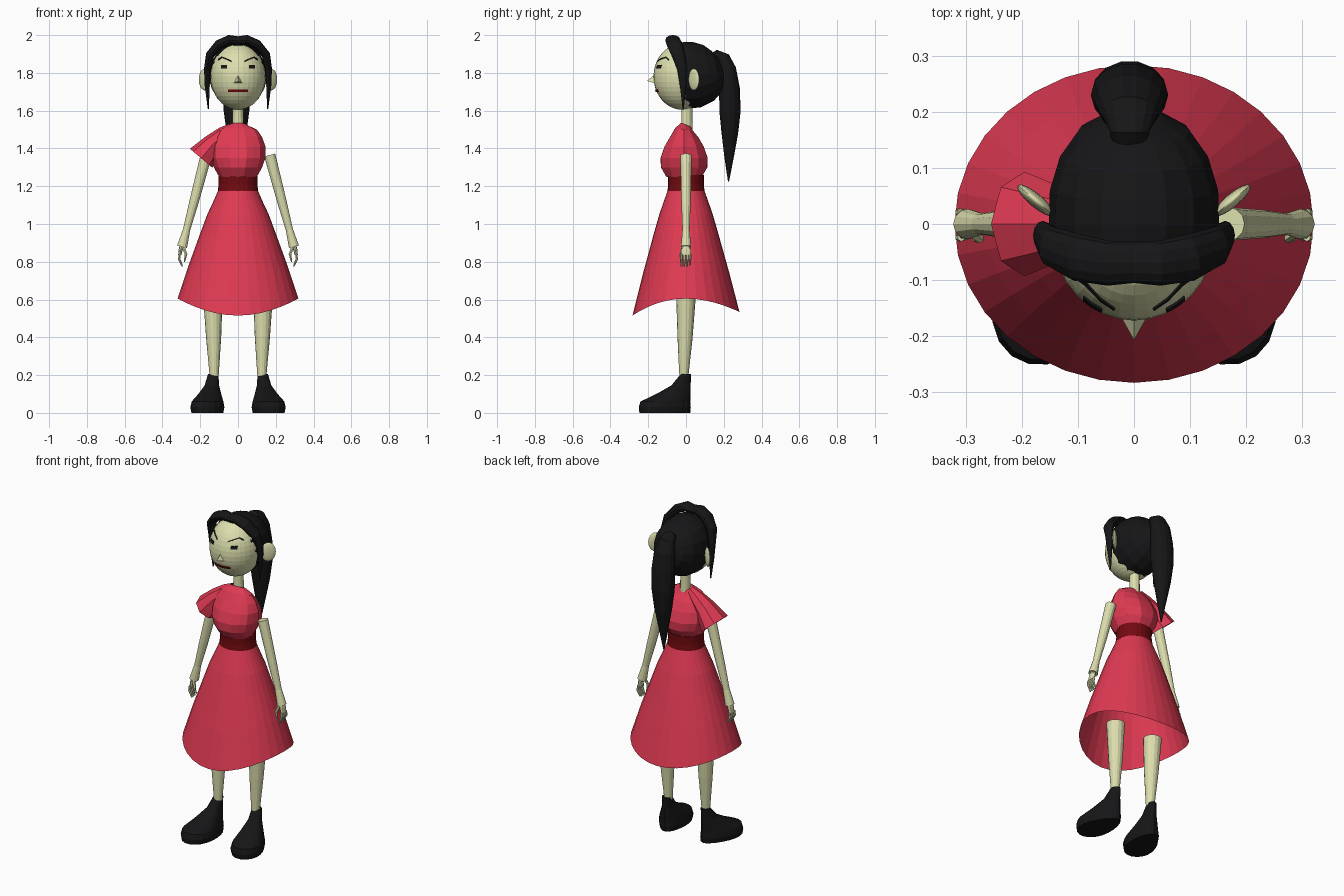
import bpy, bmesh, math
from mathutils import Vector

cube = bpy.data.objects.get("Cube")
if cube:
    bpy.data.objects.remove(cube, do_unlink=True)


def material(name, rgb):
    m = bpy.data.materials.new(name)
    m.use_nodes = True
    color = (*rgb, 1)
    m.diffuse_color = color
    bsdf = m.node_tree.nodes["Principled BSDF"]
    bsdf.inputs["Base Color"].default_value = color
    bsdf.inputs["Roughness"].default_value = 0.8
    return m


SKIN = material("skin", (0.72, 0.735, 0.42))
RED = material("dress red", (0.74, 0.042, 0.085))
DARK = material("dark red", (0.17, 0.003, 0.005))
BLACK = material("black", (0.008, 0.008, 0.009))


def finish(bm, name, mat, smooth=False):
    bmesh.ops.recalc_face_normals(bm, faces=bm.faces)
    mesh = bpy.data.meshes.new(name)
    bm.to_mesh(mesh)
    bm.free()
    mesh.materials.append(mat)
    obj = bpy.data.objects.new(name, mesh)
    bpy.context.collection.objects.link(obj)
    if smooth:
        bpy.ops.object.select_all(action='DESELECT')
        obj.select_set(True)
        bpy.context.view_layer.objects.active = obj
        bpy.ops.object.shade_smooth_by_angle(angle=math.radians(40))
    return obj


def loft(name, rings, mat, caps=True, smooth=False):
    """Skin a list of equal-length closed rings."""
    bm = bmesh.new()
    rows = [[bm.verts.new(p) for p in ring] for ring in rings]
    n = len(rows[0])
    for a, b in zip(rows, rows[1:]):
        for i in range(n):
            j = (i + 1) % n
            bm.faces.new((a[i], a[j], b[j], b[i]))
    if caps:
        bm.faces.new(rows[0])
        bm.faces.new(rows[-1])
    return finish(bm, name, mat, smooth)


def angles(n, offset=0.0):
    return [2 * math.pi * (i + offset) / n for i in range(n)]


def tube(name, path, radii, mat, sides=12, ref=(0, 1, 0), rib=1.0, caps=True, smooth=False):
    """Sweep an ellipse along a path; radii are (along ref, across ref)."""
    pts = [Vector(p) for p in path]
    rings = []
    for k, p in enumerate(pts):
        t = (pts[min(k + 1, len(pts) - 1)] - pts[max(k - 1, 0)]).normalized()
        u = Vector(ref)
        u = (u - t * u.dot(t)).normalized()
        v = t.cross(u)
        r = radii[k]
        ru, rv = r if isinstance(r, tuple) else (r, r)
        rings.append([p + (u * ru * math.cos(a) + v * rv * math.sin(a)) * (rib if i % 2 else 1)
                      for i, a in enumerate(angles(sides))])
    return loft(name, rings, mat, caps, smooth)


def ellipsoid(name, center, radii, mat, segments=24, rows=16, turn=0.0, smooth=False):
    bm = bmesh.new()
    bmesh.ops.create_uvsphere(bm, u_segments=segments, v_segments=rows, radius=1)
    bmesh.ops.scale(bm, vec=radii, verts=bm.verts)
    obj = finish(bm, name, mat, smooth)
    obj.location = center
    obj.rotation_euler.z = turn
    return obj


# Head and neck
HEAD, HEAD_R = Vector((0, -0.02, 1.78)), Vector((0.145, 0.152, 0.175))
ellipsoid("head", HEAD, HEAD_R, SKIN, 32, 20)
tube("neck", [(0, 0.005, 1.48), (0, 0.005, 1.66)], [0.03, 0.028], SKIN)

# Nose: a small pointed wedge
bm = bmesh.new()
left, right, top, tip = [bm.verts.new(p) for p in (
    (0.032, -0.15, 1.742), (-0.032, -0.15, 1.742), (0, -0.155, 1.8), (0, -0.207, 1.757))]
for f in ((left, right, tip), (left, tip, top), (right, top, tip), (left, top, right)):
    bm.faces.new(f)
finish(bm, "nose", SKIN)


def face_strip(name, line, height, mat):
    """Thin painted strip lying on the front of the head."""
    bm = bmesh.new()
    rows = []
    for x, z in line:
        pair = []
        for h in (-height / 2, height / 2):
            q = 1 - (x / HEAD_R.x) ** 2 - ((z + h - HEAD.z) / HEAD_R.z) ** 2
            pair.append(bm.verts.new((x, HEAD.y - HEAD_R.y * math.sqrt(q) - 0.003, z + h)))
        rows.append(pair)
    for a, b in zip(rows, rows[1:]):
        bm.faces.new((a[0], b[0], b[1], a[1]))
    obj = finish(bm, name, mat)
    solid = obj.modifiers.new("thickness", 'SOLIDIFY')
    solid.thickness = 0.004
    solid.offset = 0


face_strip("mouth", [(x * 0.0175, 1.706) for x in range(-3, 4)], 0.012, DARK)

for s, side in ((1, "left"), (-1, "right")):
    # Eyes, brows and ears
    face_strip(side + "_eye", [(s * x, 1.833) for x in (0.058, 0.074, 0.09)], 0.018, BLACK)
    face_strip(side + "_brow", [(s * x, z) for x, z in (
        (0.035, 1.862), (0.06, 1.874), (0.085, 1.883), (0.105, 1.87))], 0.006, BLACK)
    ellipsoid(side + "_ear", (s * 0.175, 0.042, 1.765), (0.042, 0.012, 0.058), SKIN,
              16, 10, s * 0.7, True)

    # Arm with a narrow wrist and a flared end
    tube(side + "_arm",
         [(s * x, 0, z) for x, z in ((0.168, 1.365), (0.232, 1.12), (0.272, 0.97), (0.296, 0.88))],
         [0.03, 0.025, 0.019, 0.027], SKIN)

    # Hand: palm, curled fingers and thumb
    tube(side + "_palm", [(s * 0.295, 0, 0.89), (s * 0.303, 0, 0.865), (s * 0.309, 0, 0.835)],
         [(0.018, 0.012), (0.026, 0.011), (0.026, 0.008)], SKIN, 8)
    for k in range(4):
        y = -0.024 + 0.015 * k
        tube(f"{side}_finger_{k + 1}",
             [(s * 0.308, y, 0.84), (s * 0.312, y, 0.815), (s * 0.295, y, 0.775 + 0.006 * (k == 3))],
             [0.007, 0.007, 0.004], SKIN, 6)
    tube(side + "_thumb", [(s * 0.29, -0.015, 0.88), (s * 0.275, -0.026, 0.84), (s * 0.284, -0.028, 0.8)],
         [0.009, 0.008, 0.004], SKIN, 6)

    # Leg
    tube(side + "_leg", [(s * 0.133, 0, 0.62), (s * 0.129, -0.005, 0.4), (s * 0.126, -0.012, 0.17)],
         [0.052, 0.04, 0.022], SKIN, 16)

    # Shoe: egg-shaped soles shrinking to the ankle, toes turned out
    rings = []
    turn = math.radians(13)
    for z, cy, length, width in ((0, -0.115, 0.138, 0.08), (0.03, -0.115, 0.141, 0.086),
                                 (0.06, -0.112, 0.135, 0.08), (0.1, -0.068, 0.093, 0.058),
                                 (0.145, -0.027, 0.052, 0.037), (0.205, 0, 0.028, 0.027)):
        ring = []
        for a in angles(20):
            x = width * math.cos(a) * (1 - 0.25 * math.sin(a))
            y = cy + length * math.sin(a)
            ring.append((s * (0.13 + x * math.cos(turn) - y * math.sin(turn)),
                         x * math.sin(turn) + y * math.cos(turn), z))
        rings.append(ring)
    loft(side + "_shoe", rings, BLACK)

    # Front lock sweeping from the parting down to a point beside the face
    tube(side + "_front_lock",
         [(s * x, y, z) for x, y, z in (
             (-0.01, -0.068, 1.968), (0.045, -0.07, 1.974), (0.1, -0.06, 1.95), (0.148, -0.04, 1.895),
             (0.163, -0.02, 1.82), (0.163, -0.015, 1.73), (0.157, -0.015, 1.61))],
         [(0.036, 0.024), (0.04, 0.027), (0.042, 0.026), (0.036, 0.023),
          (0.026, 0.017), (0.017, 0.013), (0.003, 0.003)], BLACK)

# Swept-back hair covering the rear of the head
tube("back_hair",
     [(0, -0.06, 1.79), (0, 0, 1.787), (0, 0.06, 1.79), (0, 0.12, 1.8), (0, 0.165, 1.81), (0, 0.192, 1.82)],
     [(0.166, 0.138), (0.178, 0.152), (0.173, 0.15), (0.15, 0.132), (0.11, 0.1), (0.06, 0.05)],
     BLACK, 16, (0, 0, 1))

# Ponytail
tube("ponytail",
     [(-0.008, y, z) for y, z in ((0.13, 1.87), (0.165, 1.893), (0.195, 1.875), (0.218, 1.82), (0.23, 1.72),
                                  (0.233, 1.6), (0.232, 1.48), (0.228, 1.35), (0.225, 1.225))],
     [(0.03, 0.025), (0.035, 0.03), (0.05, 0.04), (0.062, 0.048), (0.069, 0.056),
      (0.068, 0.058), (0.052, 0.045), (0.027, 0.025), (0.003, 0.003)], BLACK, 14, (1, 0, 0))

# Pleated bodice; radii run (x, y)
tube("bodice",
     [(0, -0.01, z) for z in (1.25, 1.3, 1.35, 1.41, 1.46, 1.5)] + [(0, 0, 1.525)],
     [(0.1, 0.098), (0.128, 0.128), (0.145, 0.13), (0.145, 0.108), (0.128, 0.078), (0.1, 0.05), (0.045, 0.03)],
     RED, 20, (1, 0, 0), 0.96)

# Single flared sleeve on the right shoulder
tube("right_sleeve",
     [(-0.03, 0, 1.512), (-0.07, 0, 1.475), (-0.13, 0, 1.425), (-0.195, 0, 1.348)],
     [0.025, (0.045, 0.045), (0.066, 0.056), (0.093, 0.078)], RED, 16, rib=0.93, caps=False)

# Waistband
tube("waistband", [(0, 0, 1.175), (0, 0, 1.21), (0, 0, 1.26)],
     [(0.107, 0.098), (0.102, 0.094), (0.102, 0.096)], DARK, 24, (1, 0, 0))

# Bell skirt, open below, with a hem that dips at front and back
rings = []
for z, rx, ry in ((1.18, 0.104, 0.096), (1.12, 0.13, 0.118), (1.05, 0.163, 0.143), (0.95, 0.2, 0.174),
                  (0.78, 0.262, 0.228), (0.605, 0.32, 0.283)):
    drop = 0.08 * ((1.18 - z) / 0.575) ** 2
    rings.append([(rx * math.cos(a), ry * math.sin(a), z - drop * math.sin(a) ** 2 * (1 - 0.12 * math.sin(a)))
                  for a in angles(32)])
loft("skirt", rings, RED, caps=False)
